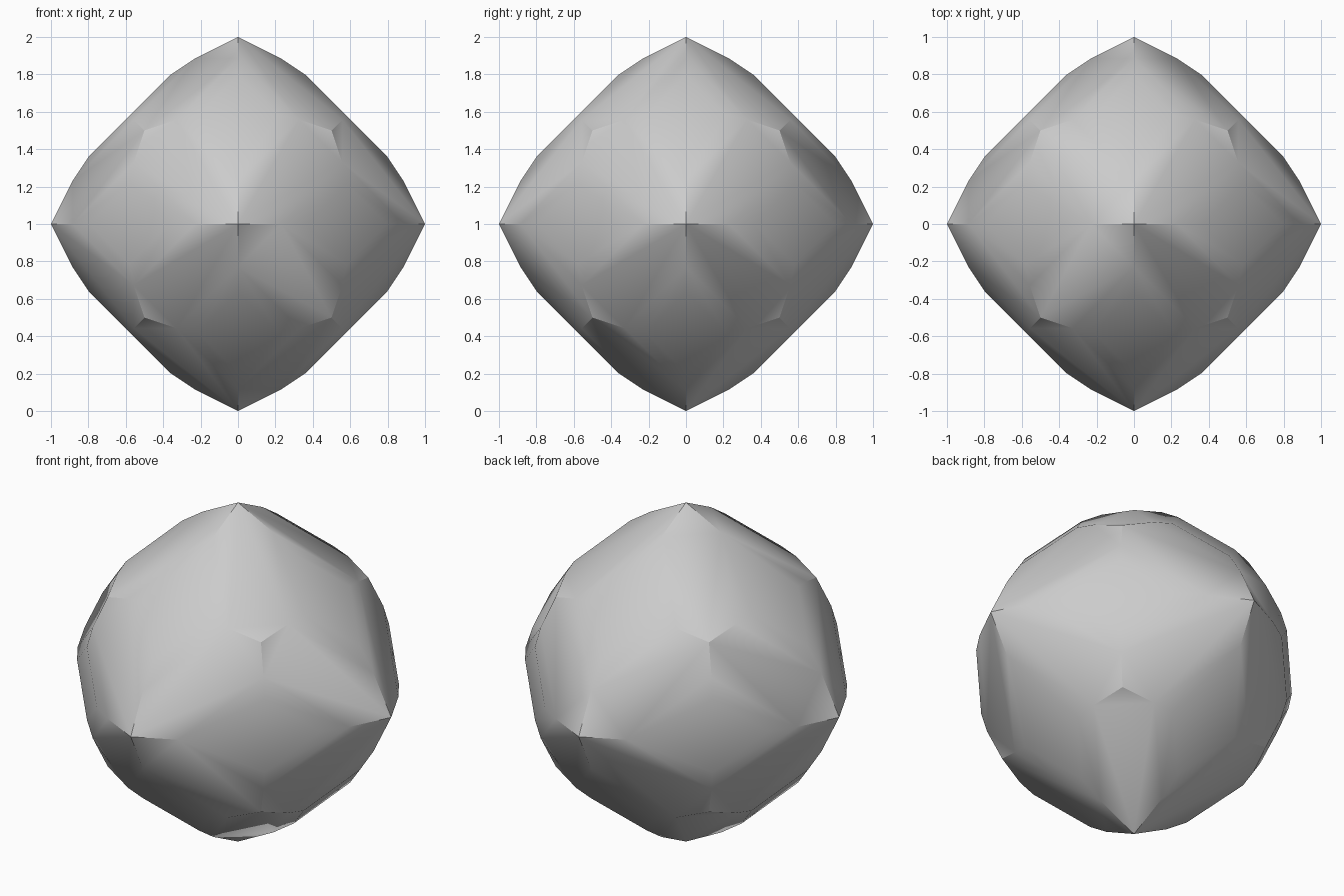
import bpy, bmesh, math
from itertools import permutations, product

if "Cube" in bpy.data.objects:
    bpy.data.objects.remove(bpy.data.objects["Cube"])

# Plane offsets: kite faces 2x+y+z=2, bevel strips 3x+2y+z=strip, rhombic plates x+y=plate
strip, plate = 3.115, 1.16
half = (strip - 2) / 2

# One corner of each kind, repeated by the full symmetry of a cube
corners = [
    (1, 0, 0),                                      # sharp tip
    (0.5, 0.5, 0.5),                                # three-way corner
    (4 - strip, 2 * strip - 6, 0),                  # kite to strip, along tip crease
    (half, half, 2 - 3 * half),                     # kite to strip, near three-way corner
    (strip - 2 * plate, 3 * plate - strip, 0),      # long end of plate
    (plate / 2, plate / 2, strip - 2.5 * plate),    # short end of plate
]
points = {tuple(s * c for s, c in zip(signs, p)) for corner in corners
          for p in permutations(corner) for signs in product((1, -1), repeat=3)}

# Faceted solid wrapped around the corners, with flat areas merged
bm = bmesh.new()
for x, y, z in sorted(points):
    bm.verts.new((x, y, z + 1))
bmesh.ops.convex_hull(bm, input=bm.verts[:])
bmesh.ops.dissolve_limit(bm, angle_limit=math.radians(1), verts=bm.verts[:], edges=bm.edges[:])
bmesh.ops.recalc_face_normals(bm, faces=bm.faces[:])
mesh = bpy.data.meshes.new("faceted_solid")
bm.to_mesh(mesh)
bm.free()
solid = bpy.data.objects.new("faceted_solid", mesh)
bpy.context.collection.objects.link(solid)

# Plain grey material
grey = bpy.data.materials.new("light_grey")
grey.use_nodes = True
colour = (0.6, 0.6, 0.6, 1)
grey.diffuse_color = colour
grey.node_tree.nodes["Principled BSDF"].inputs["Base Color"].default_value = colour
mesh.materials.append(grey)

# Soft bevels, sharp kite creases
bpy.ops.object.select_all(action="DESELECT")
solid.select_set(True)
bpy.context.view_layer.objects.active = solid
bpy.ops.object.shade_smooth_by_angle(angle=math.radians(32.5))
